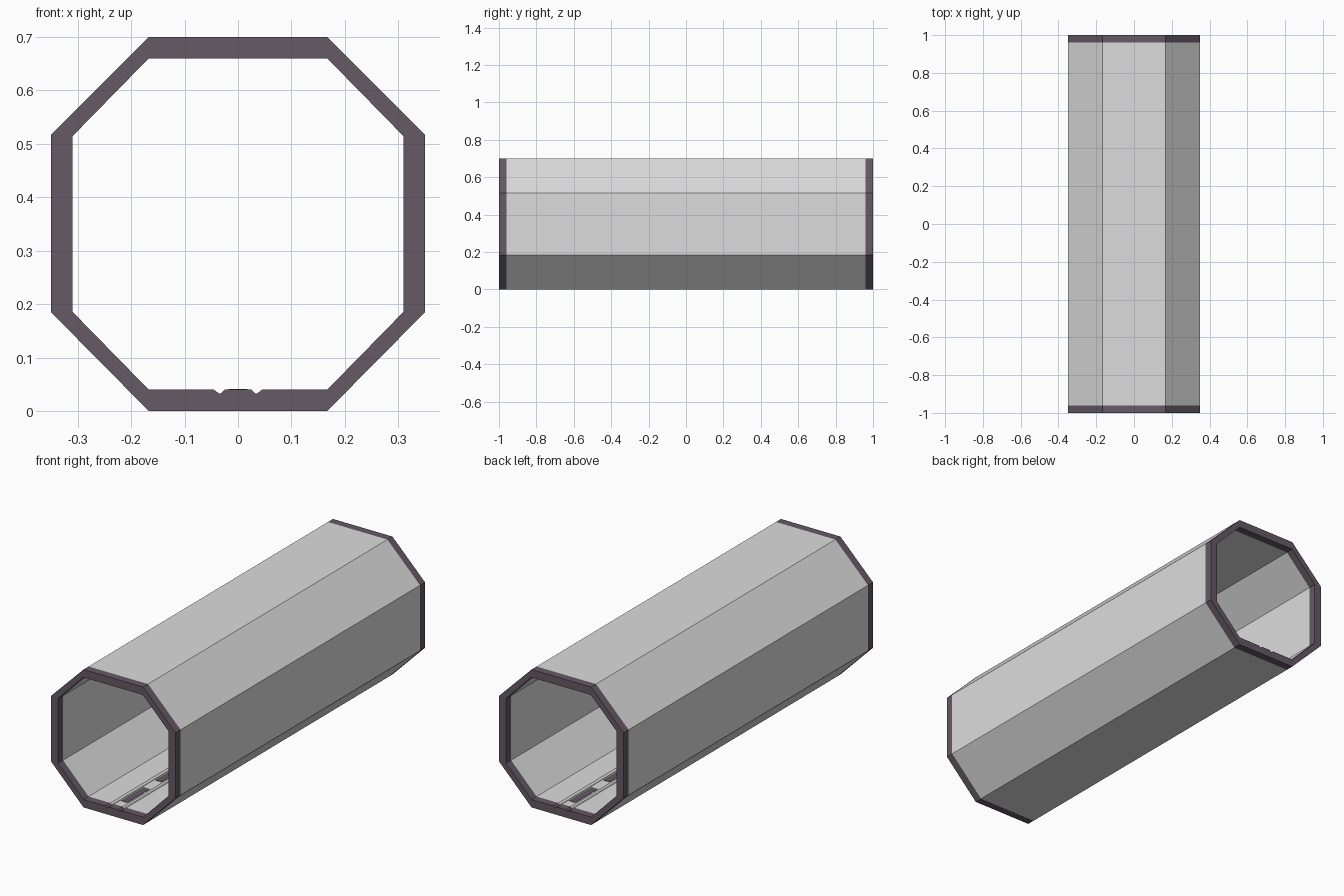
import bpy, bmesh

if "Cube" in bpy.data.objects:
    bpy.data.objects.remove(bpy.data.objects["Cube"])

def material(name, rgb):
    m = bpy.data.materials.new(name)
    m.diffuse_color = (*rgb, 1)
    m.use_nodes = True
    m.node_tree.nodes["Principled BSDF"].inputs["Base Color"].default_value = m.diffuse_color
    return m

LIGHT = material("light grey panel", (0.72, 0.72, 0.72))
DARK = material("dark mauve trim", (0.13, 0.10, 0.13))

END, RIM = 1.0, 0.96      # half length of tube, start of end frames
C = 0.167                 # half width of the flat sides

# Right half of the cross-section, bottom to top; the floor has a V groove
floor_x = [0.025, 0.032, 0.036, 0.045]
inner_half = list(zip(floor_x, [0.04, 0.033, 0.033, 0.04])) + [
    (C, 0.04), (0.31, 0.186), (0.31, 0.514), (C, 0.66)]
outer_half = [(x, 0) for x in floor_x] + [
    (C, 0), (0.35, 0.185), (0.35, 0.517), (C, 0.70)]

def mirrored(half):
    return half + [(-x, z) for x, z in reversed(half)]

INNER, OUTER = mirrored(inner_half), mirrored(outer_half)

def add_object(name, bm, mat):
    bmesh.ops.recalc_face_normals(bm, faces=bm.faces)
    me = bpy.data.meshes.new(name)
    bm.to_mesh(me)
    bm.free()
    me.materials.append(mat)
    ob = bpy.data.objects.new(name, me)
    bpy.context.collection.objects.link(ob)
    return ob

def tube(name, y0, y1, mat):
    """Thick-walled octagonal tube running from y0 to y1."""
    bm = bmesh.new()
    rings = [[bm.verts.new((x, y, z)) for x, z in prof]
             for prof, y in ((OUTER, y0), (OUTER, y1), (INNER, y1), (INNER, y0))]
    n = len(INNER)
    for k in range(4):
        a, b = rings[k], rings[(k + 1) % 4]
        for i in range(n):
            j = (i + 1) % n
            bm.faces.new((a[i], a[j], b[j], b[i]))
    return add_object(name, bm, mat)

# Main shell and the two end frames
tube("tunnel_shell", -RIM, RIM, LIGHT)
tube("front_frame", -END, -RIM, DARK)
tube("back_frame", RIM, END, DARK)

# Dark plates in a dashed line along the middle of the floor
COUNT = 7
pitch = 2 * RIM / COUNT
for i in range(COUNT):
    bm = bmesh.new()
    bmesh.ops.create_cube(bm, size=1)
    bmesh.ops.scale(bm, vec=(0.036, 0.18, 0.004), verts=bm.verts)
    bmesh.ops.translate(bm, vec=(0, -RIM + (i + 0.5) * pitch, 0.0395), verts=bm.verts)
    add_object(f"floor_dash_{i + 1}", bm, DARK)
